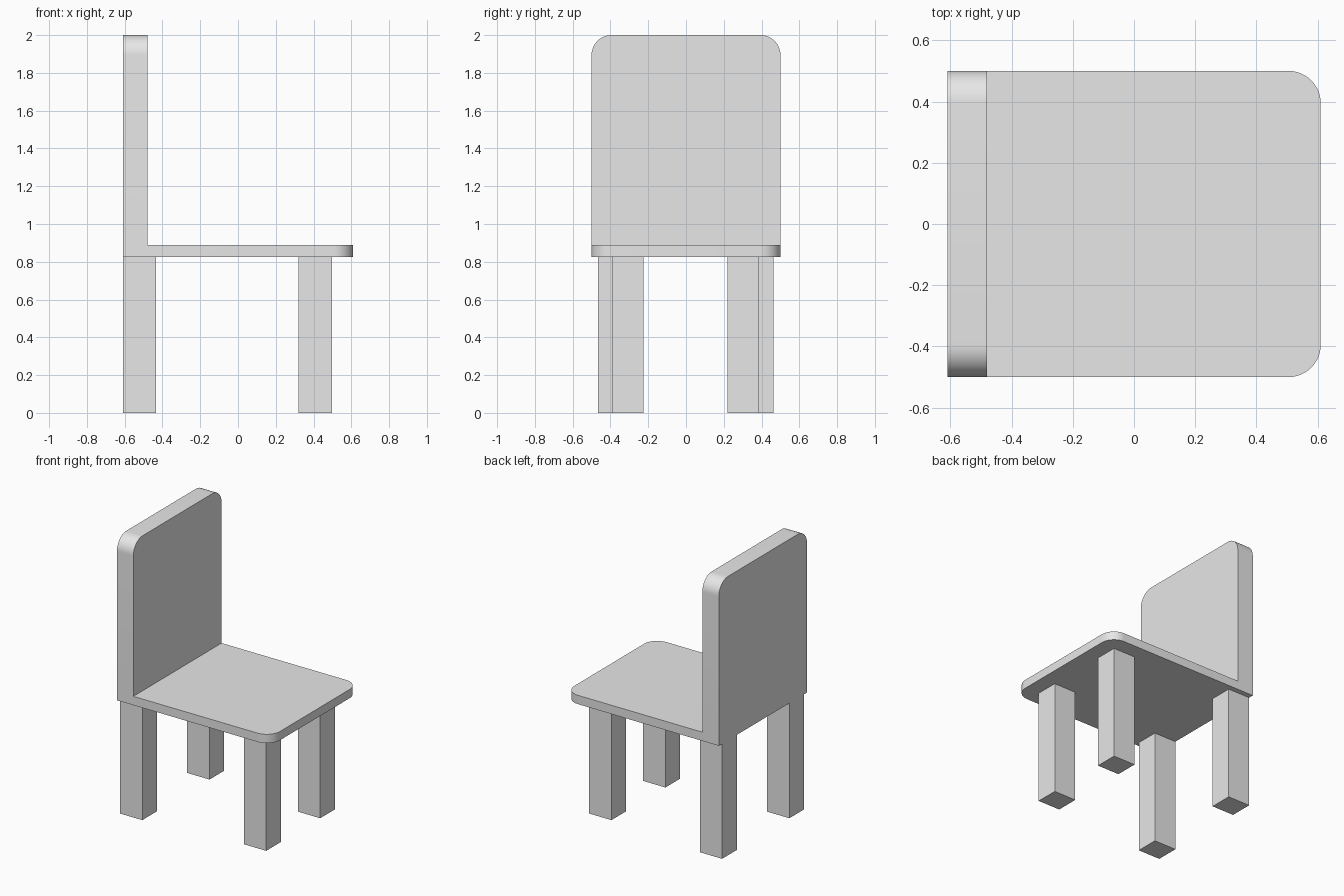
import bpy
import bmesh

if "Cube" in bpy.data.objects:
    bpy.data.objects.remove(bpy.data.objects["Cube"], do_unlink=True)

SEAT_BOTTOM, SEAT_TOP, HEIGHT = 0.825, 0.888, 2.0
BACK, FRONT, REST_FRONT = -0.61, 0.61, -0.48
HALF_WIDTH, RADIUS = 0.5, 0.105
LEG_X, LEG_Y = 0.177, 0.166

grey = bpy.data.materials.new("plain_grey")
grey.use_nodes = True
grey.diffuse_color = (0.8, 0.8, 0.8, 1)
grey.node_tree.nodes["Principled BSDF"].inputs["Base Color"].default_value = (0.8, 0.8, 0.8, 1)


def finish(name, bm):
    bmesh.ops.recalc_face_normals(bm, faces=bm.faces)
    mesh = bpy.data.meshes.new(name)
    bm.to_mesh(mesh)
    bm.free()
    mesh.materials.append(grey)
    obj = bpy.data.objects.new(name, mesh)
    bpy.context.collection.objects.link(obj)
    return obj


# Seat and backrest: one L-shaped side profile, extruded across the width
profile = [(BACK, SEAT_BOTTOM), (FRONT, SEAT_BOTTOM), (FRONT, SEAT_TOP),
           (REST_FRONT, SEAT_TOP), (REST_FRONT, HEIGHT), (BACK, HEIGHT)]
bm = bmesh.new()
side = bm.faces.new([bm.verts.new((x, -HALF_WIDTH, z)) for x, z in profile])
extruded = bmesh.ops.extrude_face_region(bm, geom=[side])["geom"]
bmesh.ops.translate(bm, vec=(0, 2 * HALF_WIDTH, 0),
                    verts=[v for v in extruded if isinstance(v, bmesh.types.BMVert)])
bmesh.ops.recalc_face_normals(bm, faces=bm.faces)


# Round the seat's front corners and the backrest's top corners
def is_corner(edge):
    a, b = (v.co for v in edge.verts)
    if abs(a.y - b.y) > 0.01:
        return False
    at_front = min(a.x, b.x) > FRONT - 0.01
    at_top = min(a.z, b.z) > HEIGHT - 0.01
    return at_front or at_top


bmesh.ops.bevel(bm, geom=[e for e in bm.edges if is_corner(e)], offset=RADIUS,
                offset_type='OFFSET', segments=12, profile=0.5, affect='EDGES')
body = finish("seat_and_backrest", bm)
bpy.ops.object.select_all(action='DESELECT')
body.select_set(True)
bpy.context.view_layer.objects.active = body
bpy.ops.object.shade_smooth_by_angle(angle=0.6)


# Legs: the front pair stands closer together than the rear pair
def leg(name, x, y):
    bm = bmesh.new()
    bmesh.ops.create_cube(bm, size=1)
    bmesh.ops.scale(bm, vec=(LEG_X, LEG_Y, SEAT_BOTTOM), verts=bm.verts)
    bmesh.ops.translate(bm, vec=(x, y, SEAT_BOTTOM / 2), verts=bm.verts)
    finish(name, bm)


for end, x, y in (("seat_front", 0.409, 0.306), ("seat_rear", BACK + LEG_X / 2, 0.381)):
    for hand, sign in (("near", -1), ("far", 1)):
        leg(f"{end}_{hand}_leg", x, sign * y - 0.002)
